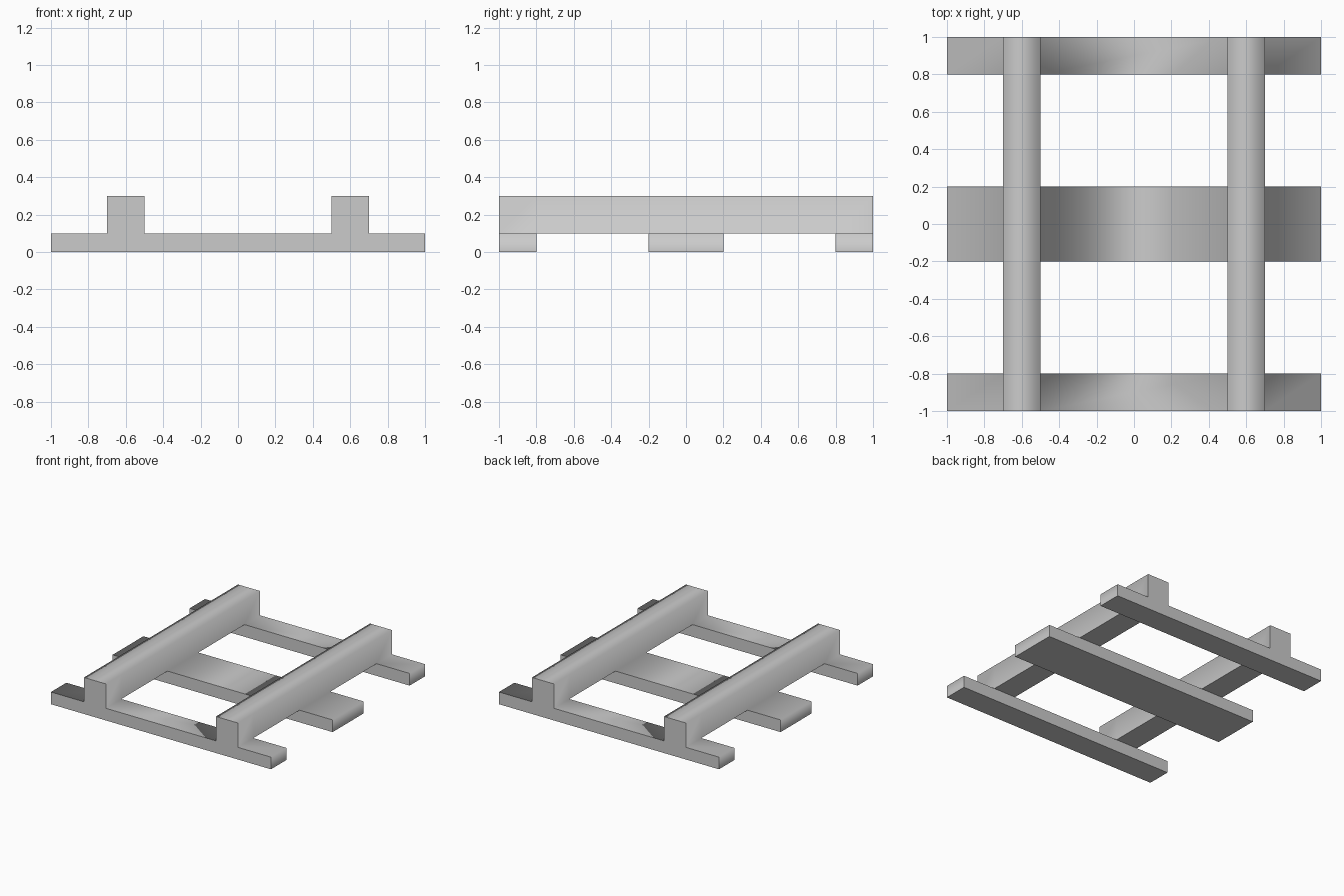
import bpy, bmesh

if "Cube" in bpy.data.objects:
    bpy.data.objects.remove(bpy.data.objects["Cube"])

# Break lines of the rail-and-sleeper frame
XS = [-1, -0.7, -0.5, 0.5, 0.7, 1]
YS = [-1, -0.8, -0.2, 0.2, 0.8, 1]
ZS = [0, 0.1, 0.3]
BREAKS = (XS, YS, ZS)


def solid(c):
    """Lower layer holds three sleepers along x, upper layer two rails along y."""
    if any(not 0 <= c[a] < len(BREAKS[a]) - 1 for a in range(3)):
        return False
    return c[1] % 2 == 0 if c[2] == 0 else c[0] % 2 == 1


def add_side(bm, cell, axis, step):
    """Add one outer side of a solid cell, facing outwards."""
    u, v = (axis + 1) % 3, (axis + 2) % 3
    corners = []
    for du, dv in ((0, 0), (1, 0), (1, 1), (0, 1)):
        p = [0, 0, 0]
        p[axis] = BREAKS[axis][cell[axis] + (step > 0)]
        p[u] = BREAKS[u][cell[u] + du]
        p[v] = BREAKS[v][cell[v] + dv]
        corners.append(bm.verts.new(p))
    bm.faces.new(corners if step > 0 else corners[::-1])


# One continuous shell, so sleepers and rails join without inner faces
bm = bmesh.new()
for i in range(len(XS) - 1):
    for j in range(len(YS) - 1):
        for k in range(len(ZS) - 1):
            if not solid((i, j, k)):
                continue
            for axis in range(3):
                for step in (-1, 1):
                    near = [i, j, k]
                    near[axis] += step
                    if not solid(near):
                        add_side(bm, (i, j, k), axis, step)
bmesh.ops.remove_doubles(bm, verts=bm.verts[:], dist=0.0001)
bm.normal_update()

# Tops and x-facing sides are softly shaded; y-facing sides and undersides flat
for f in bm.faces:
    f.smooth = abs(f.normal.y) < 0.5 and f.normal.z > -0.5
for e in bm.edges:
    e.smooth = all(f.smooth for f in e.link_faces)

mesh = bpy.data.meshes.new("track_frame")
bm.to_mesh(mesh)
bm.free()
track = bpy.data.objects.new("track_frame", mesh)
bpy.context.collection.objects.link(track)
